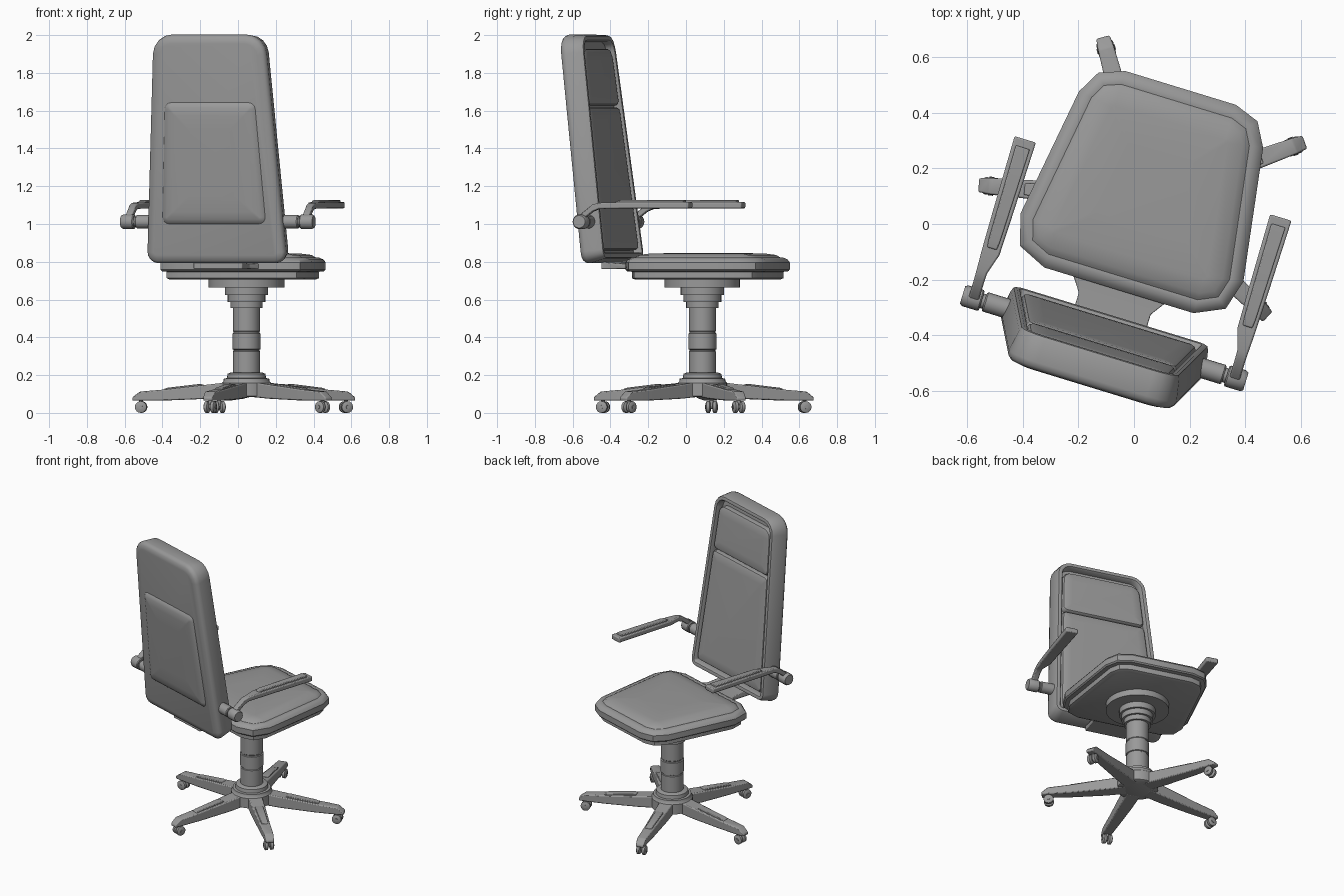
import bpy, bmesh, math
from mathutils import Matrix, Vector

cube = bpy.data.objects.get("Cube")
if cube:
    bpy.data.objects.remove(cube, do_unlink=True)

grey = bpy.data.materials.new("neutral grey")
grey.use_nodes = True
grey.diffuse_color = (0.32, 0.32, 0.32, 1)
grey.node_tree.nodes["Principled BSDF"].inputs["Base Color"].default_value = (0.32, 0.32, 0.32, 1)

# Column axis, and the frame of the swivelled upper part
COLUMN = Matrix.Translation((0.045, 0.087, 0))
SWIVEL = COLUMN @ Matrix.Rotation(math.radians(-17), 4, 'Z')
made = []


def skin(name, rings, matrix, bevel=0):
    """Join rings of equal length into a closed, capped solid."""
    bm = bmesh.new()
    loops = [[bm.verts.new(p) for p in ring] for ring in rings]
    n = len(loops[0])
    for a, b in zip(loops, loops[1:]):
        for i in range(n):
            j = (i + 1) % n
            bm.faces.new((a[i], a[j], b[j], b[i]))
    bm.faces.new(loops[0])
    bm.faces.new(loops[-1])
    bmesh.ops.recalc_face_normals(bm, faces=bm.faces)
    mesh = bpy.data.meshes.new(name)
    bm.to_mesh(mesh)
    bm.free()
    mesh.materials.append(grey)
    ob = bpy.data.objects.new(name, mesh)
    bpy.context.collection.objects.link(ob)
    ob.matrix_world = matrix
    if bevel:
        mod = ob.modifiers.new("soft edges", 'BEVEL')
        mod.width = bevel
        mod.segments = 2
    made.append(ob)
    return ob


def lathe(name, profile, matrix, sides=32):
    """Turn a profile of (radius, height) about z."""
    angles = [math.tau * i / sides for i in range(sides)]
    skin(name, [[(r * math.cos(a), r * math.sin(a), z) for a in angles] for r, z in profile], matrix)


def beam(name, sections, matrix, bevel=0.006):
    """Box beam along y; sections are (y, centre x, half width, bottom, top)."""
    skin(name, [[(x - w, y, lo), (x + w, y, lo), (x + w, y, hi), (x - w, y, hi)]
                for y, x, w, lo, hi in sections], matrix, bevel)


def outline(corners, radii, inset, seg):
    """Convex counter-clockwise polygon, offset inwards, with rounded corners."""
    pts = [Vector(c) for c in corners]
    n = len(pts)
    result = []
    for i in range(n):
        before = (pts[i] - pts[i - 1]).normalized()
        after = (pts[(i + 1) % n] - pts[i]).normalized()
        n1, n2 = Vector((-before.y, before.x)), Vector((-after.y, after.x))
        bis = (n1 + n2).normalized()
        r = max(radii[i] - inset, 0.008)
        centre = pts[i] + bis * (inset + r) / bis.dot(n1)
        turn = before.angle(after)
        start = math.atan2(-n1.y, -n1.x)
        for k in range(seg + 1):
            a = start + turn * k / seg
            result.append((centre.x + r * math.cos(a), centre.y + r * math.sin(a)))
    return result


def slab(name, half0, half1, y0, y1, radii, layers, matrix, seg=4):
    """Rounded trapezoid built up from (inset, height) layers."""
    corners = [(-half0, y0), (half0, y0), (half1, y1), (-half1, y1)]
    skin(name, [[(x, y, z) for x, y in outline(corners, radii, inset, seg)]
                for inset, z in layers], matrix)


# Seat cushion with its under plate, groove and crowned top
slab("seat", 0.443, 0.328, -0.34, 0.42, [0.14] * 4,
     [(0.055, 0.705), (0.035, 0.713), (0.035, 0.747), (0.008, 0.75), (0, 0.758), (0, 0.797),
      (0.012, 0.812), (0.035, 0.822), (0.05, 0.82), (0.058, 0.826), (0.075, 0.836),
      (0.13, 0.843), (0.24, 0.847)], SWIVEL, seg=2)

# Bracket joining seat and backrest
beam("back_bracket", [(-0.27, 0, 0.2, 0.762, 0.79), (-0.34, 0, 0.17, 0.762, 0.79),
                      (-0.39, 0, 0.135, 0.762, 0.79), (-0.52, 0, 0.135, 0.762, 0.80)], SWIVEL, 0.004)

# Backrest frame: x across, y up the back, z towards the front
tilt = math.radians(7)
BACK = SWIVEL @ Matrix.Translation((0, -0.56, 0.788)) @ Matrix((
    (1, 0, 0, 0),
    (0, -math.sin(tilt), math.cos(tilt), 0),
    (0, math.cos(tilt), math.sin(tilt), 0),
    (0, 0, 0, 1)))

slab("backrest_shell", 0.388, 0.308, 0, 1.22, [0.06, 0.06, 0.11, 0.11],
     [(0.045, 0), (0.016, 0.006), (0.004, 0.018), (0, 0.035), (0.014, 0.115), (0.02, 0.128),
      (0.03, 0.131), (0.042, 0.128), (0.048, 0.118), (0.05, 0.085)], BACK)

pillow = [(0, 0.08), (0, 0.108), (0.006, 0.117), (0.02, 0.122), (0.06, 0.124)]
slab("back_cushion", 0.328, 0.279, 0.062, 0.822, [0.03] * 4, pillow, BACK)
slab("head_cushion", 0.278, 0.259, 0.832, 1.135, [0.03, 0.03, 0.06, 0.06], pillow, BACK)
slab("rear_panel", 0.29, 0.252, 0.21, 0.865, [0.04] * 4,
     [(0, 0.004), (0.01, -0.006), (0.03, -0.015), (0.07, -0.02), (0.15, -0.022)], BACK)

# Arm pivots and armrests on both sides
for side, label in ((1, "left"), (-1, "right")):
    pivot = SWIVEL @ Matrix.Translation((side * 0.35, -0.52, 1.012)) @ Matrix.Rotation(side * math.pi / 2, 4, 'Y')
    lathe(label + "_arm_pivot",
          [(0.036, 0), (0.036, 0.095), (0.032, 0.1), (0.027, 0.1), (0.027, 0.11), (0.035, 0.11),
           (0.039, 0.115), (0.039, 0.172), (0.033, 0.182)], pivot, 20)
    x = side * 0.49
    p = side * 0.48
    beam(label + "_armrest",
         [(-0.535, x, 0.018, 1.0, 1.035), (-0.515, x, 0.019, 1.02, 1.058),
          (-0.455, x, 0.019, 1.066, 1.103), (-0.42, x, 0.02, 1.08, 1.112),
          (-0.345, p, 0.033, 1.082, 1.115), (-0.2, p, 0.036, 1.083, 1.116),
          (0.08, p, 0.04, 1.083, 1.116)], SWIVEL)
    beam(label + "_arm_pad",
         [(-0.33, p, 0.018, 1.1, 1.12), (-0.30, p, 0.021, 1.1, 1.126),
          (0.05, p, 0.026, 1.1, 1.126)], SWIVEL, 0.004)

# Gas column, seat mount and base hub
lathe("column",
      [(0.072, 0.15), (0.072, 0.325), (0.068, 0.328), (0.068, 0.334), (0.074, 0.337), (0.074, 0.42),
       (0.068, 0.423), (0.068, 0.43), (0.071, 0.433), (0.071, 0.555), (0.086, 0.555), (0.086, 0.588),
       (0.1, 0.588), (0.1, 0.624), (0.115, 0.624), (0.115, 0.664), (0.2, 0.664), (0.2, 0.71)], COLUMN)
lathe("base_hub",
      [(0.12, 0.085), (0.13, 0.09), (0.13, 0.158), (0.122, 0.168), (0.12, 0.182), (0.104, 0.184),
       (0.1, 0.207), (0.08, 0.215)], COLUMN)

# Five legs, each with a top plate and a twin-wheel caster
for number, degrees in enumerate((20, 105, 175, 250, 316), 1):
    leg = COLUMN @ Matrix.Rotation(math.radians(degrees - 90), 4, 'Z')
    tag = "_" + str(number)
    beam("leg" + tag,
         [(0.07, 0, 0.046, 0.085, 0.165), (0.2, 0, 0.043, 0.075, 0.15), (0.42, 0, 0.034, 0.066, 0.125),
          (0.565, 0, 0.029, 0.065, 0.113), (0.605, 0, 0.025, 0.065, 0.082)], leg)
    beam("leg_plate" + tag,
         [(0.23, 0, 0.024, 0.13, 0.15), (0.25, 0, 0.026, 0.13, 0.153),
          (0.42, 0, 0.022, 0.11, 0.133), (0.44, 0, 0.02, 0.11, 0.126)], leg, 0.003)
    lathe("caster_stem" + tag, [(0.011, 0.025), (0.011, 0.075)], leg @ Matrix.Translation((0, 0.56, 0)), 12)
    for side in (1, -1):
        wheel = leg @ Matrix.Translation((side * 0.018, 0.56, 0.031)) @ Matrix.Rotation(math.pi / 2, 4, 'Y')
        lathe("caster_wheel" + tag,
              [(0.022, -0.013), (0.031, -0.008), (0.031, 0.008), (0.022, 0.013)], wheel, 18)
    axle = leg @ Matrix.Translation((0, 0.56, 0.031)) @ Matrix.Rotation(math.pi / 2, 4, 'Y')
    lathe("caster_axle" + tag, [(0.01, -0.034), (0.01, 0.034)], axle, 10)

# Smooth shading with crisp edges
bpy.ops.object.select_all(action='DESELECT')
for ob in made:
    ob.select_set(True)
bpy.context.view_layer.objects.active = made[0]
bpy.ops.object.shade_smooth_by_angle(angle=math.radians(35))
